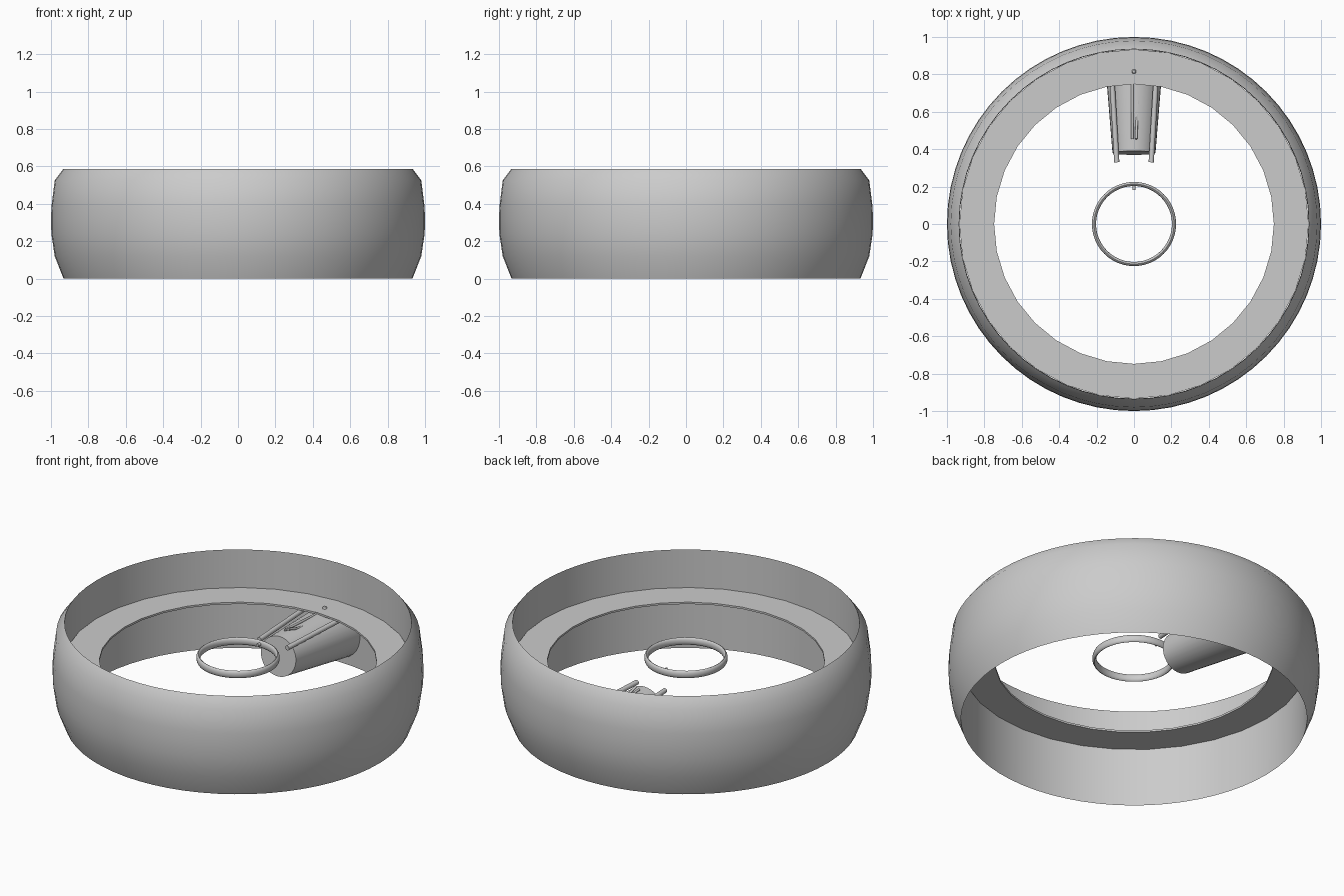
import bpy, math
from mathutils import Vector

if "Cube" in bpy.data.objects:
    bpy.data.objects.remove(bpy.data.objects["Cube"])

grey = bpy.data.materials.new("plain grey")
grey.diffuse_color = (0.6, 0.6, 0.6, 1)
grey.use_nodes = True
grey.node_tree.nodes["Principled BSDF"].inputs["Base Color"].default_value = grey.diffuse_color


def make(name, verts, faces, angle=40):
    me = bpy.data.meshes.new(name)
    me.from_pydata(verts, [], faces)
    me.materials.append(grey)
    ob = bpy.data.objects.new(name, me)
    bpy.context.collection.objects.link(ob)
    bpy.ops.object.select_all(action='DESELECT')
    ob.select_set(True)
    bpy.context.view_layer.objects.active = ob
    bpy.ops.object.shade_smooth_by_angle(angle=math.radians(angle))
    return ob


def lathe(name, profile, seg):
    """Spin a closed (radius, z) outline, listed counter-clockwise, about z."""
    n = len(profile)
    verts = [(r * math.cos(2 * math.pi * i / seg), r * math.sin(2 * math.pi * i / seg), z)
             for i in range(seg) for r, z in profile]
    faces = []
    for i in range(seg):
        a, b = i * n, (i + 1) % seg * n
        for j in range(n):
            k = (j + 1) % n
            faces.append((a + j, b + j, b + k, a + k))
    return make(name, verts, faces)


def tube(name, points, radii, seg=12):
    """Capped round tube along a path, one radius per point."""
    pts = [Vector(p) for p in points]
    verts, faces = [], []
    for i, p in enumerate(pts):
        d = (pts[min(i + 1, len(pts) - 1)] - pts[max(i - 1, 0)]).normalized()
        u = d.cross(Vector((0, 0, 1))).normalized()
        v = u.cross(d)
        for k in range(seg):
            a = 2 * math.pi * k / seg
            verts.append(p - radii[i] * (u * math.cos(a) - v * math.sin(a)))
    for i in range(len(pts) - 1):
        for k in range(seg):
            m = (k + 1) % seg
            faces.append((i * seg + k, (i + 1) * seg + k, (i + 1) * seg + m, i * seg + m))
    last = (len(pts) - 1) * seg
    faces.append(tuple(range(seg)))
    faces.append(tuple(last + k for k in reversed(range(seg))))
    return make(name, verts, faces)


# bulging outer band with a straight inner wall
lathe("outer_band", [(0.933, 0), (0.98, 0.12), (0.998, 0.24), (1.0, 0.32),
                     (0.997, 0.39), (0.98, 0.525), (0.935, 0.585)], 64)

# thin flat ledge inside the band
lathe("inner_ledge", [(0.748, 0.348), (0.934, 0.348), (0.934, 0.359), (0.748, 0.359)], 32)

# floating centre ring with a small pointer tab
ring = [(0.214 + 0.011 * math.cos(a), 0.377 + 0.022 * math.sin(a))
        for a in (2 * math.pi * k / 12 for k in range(12))]
lathe("centre_ring", ring, 48)
tube("ring_tab", [(0, 0.21, 0.38), (0, 0.182, 0.38)], [0.009, 0.009])

# tapered barrel reaching in from the wall
tube("barrel", [(0, 0.93, 0.19), (0, 0.38, 0.24)], [0.16, 0.115], 32)

# pair of rods on the shoulders of the barrel
for side, s in (("left", -1), ("right", 1)):
    tube(side + "_rod", [(s * 0.127, 0.93, 0.333), (s * 0.092, 0.33, 0.333)], [0.014, 0.014])

# slim centre rod and curved lever on top
tube("centre_rod", [(-0.01, 0.92, 0.338), (-0.01, 0.455, 0.365)], [0.007, 0.007])
tube("curved_lever", [(0.021, 0.66, 0.344), (0.018, 0.6, 0.343), (0.014, 0.53, 0.352),
                      (0.011, 0.455, 0.376)], [0.007] * 4)

# small stud on the ledge
lathe("ledge_stud", [(0.001, 0.35), (0.012, 0.35), (0.012, 0.364), (0.008, 0.371),
                     (0.001, 0.373)], 12).location = (0, 0.815, 0)
